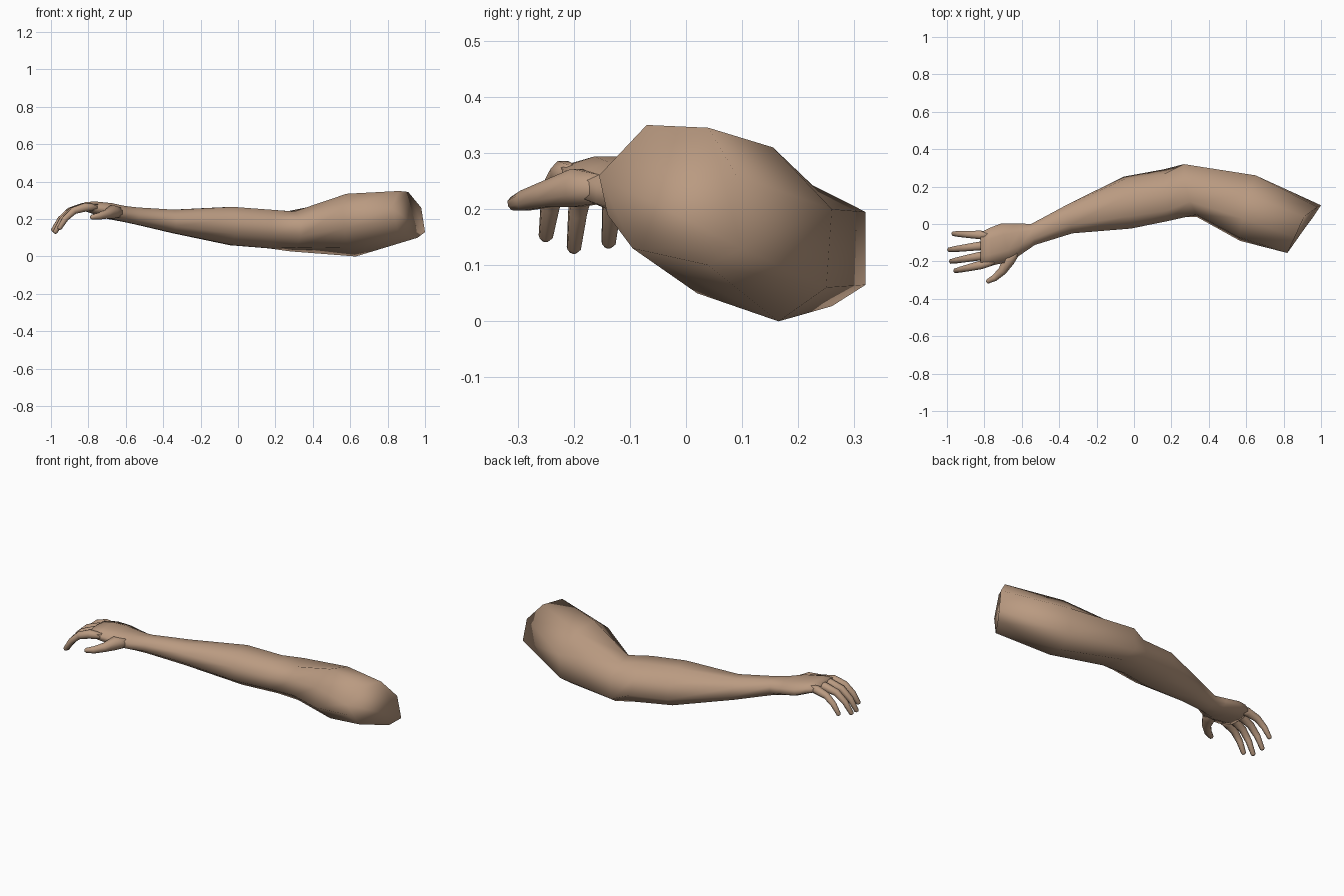
import bpy
import bmesh
from math import cos, sin, pi
from mathutils import Vector

SIDES = 8

cube = bpy.data.objects.get("Cube")
if cube:
    bpy.data.objects.remove(cube, do_unlink=True)

skin = bpy.data.materials.new("tan_skin")
skin.use_nodes = True
colour = (0.49, 0.325, 0.22, 1)
skin.diffuse_color = colour
skin.node_tree.nodes["Principled BSDF"].inputs["Base Color"].default_value = colour


def octagon(centre, side, up):
    """Flat-topped octagon spanned by a side and an up vector."""
    ring = []
    for k in range(SIDES):
        a = 2 * pi * (k + 0.5) / SIDES
        ring.append(centre + (side * cos(a) + up * sin(a)) / cos(pi / SIDES))
    return ring


def arm_ring(front, back, top, bottom, lean=0.0):
    """Cross-section from its front and back edge and its height range."""
    f, b = Vector(front), Vector(back)
    mid, half = (f + b) / 2, (b - f) / 2
    return octagon(Vector((mid.x, mid.y, (top + bottom) / 2)),
                   Vector((half.x, half.y, 0)),
                   Vector((0, lean, (top - bottom) / 2)))


def loft(name, rings):
    """Skin a closed, smooth tube over a list of rings."""
    bm = bmesh.new()
    loops = [[bm.verts.new(p) for p in ring] for ring in rings]
    for r, s in zip(loops, loops[1:]):
        for k in range(SIDES):
            n = (k + 1) % SIDES
            bm.faces.new((r[k], r[n], s[n], s[k]))
    bm.faces.new(loops[0])
    bm.faces.new(loops[-1])
    bmesh.ops.recalc_face_normals(bm, faces=bm.faces[:])
    for f in bm.faces:
        f.smooth = True
    mesh = bpy.data.meshes.new(name)
    bm.to_mesh(mesh)
    bm.free()
    mesh.materials.append(skin)
    bpy.context.collection.objects.link(bpy.data.objects.new(name, mesh))


def digit(name, path, radii):
    """Tapered finger following a path, with a rounded tip."""
    pts = [Vector(p) for p in path]
    rings = []
    for i, (p, r) in enumerate(zip(pts, radii)):
        along = (pts[min(i + 1, len(pts) - 1)] - pts[max(i - 1, 0)]).normalized()
        side = along.cross(Vector((0, 0, 1))).normalized()
        up = side.cross(along)
        rings.append(octagon(p, side * r, up * r))
    rings.append(octagon(p + along * r * 0.6, side * r * 0.55, up * r * 0.55))
    loft(name, rings)


# Uneven sections, from the upper back corner over the top and round
shoulder_end = [(0.98, 0.09, 0.26), (0.91, 0.04, 0.345), (0.86, -0.07, 0.35),
                (0.82, -0.155, 0.26), (0.815, -0.14, 0.19), (0.86, -0.095, 0.13),
                (0.96, 0.04, 0.1), (1.0, 0.1, 0.13)]
upper_arm = [(0.65, 0.26, 0.2), (0.61, 0.155, 0.31), (0.58, 0.03, 0.335),
             (0.56, -0.07, 0.26), (0.567, -0.09, 0.15), (0.59, 0.02, 0.05),
             (0.63, 0.165, 0.0), (0.65, 0.25, 0.06)]
elbow = [(0.267, 0.32, 0.195), (0.27, 0.225, 0.243), (0.3, 0.12, 0.24),
         (0.335, 0.05, 0.195), (0.337, 0.037, 0.11), (0.31, 0.12, 0.045),
         (0.28, 0.26, 0.027), (0.267, 0.32, 0.065)]

# Upper arm, elbow, forearm, wrist and palm in one skin
loft("arm_and_palm", [
    shoulder_end, upper_arm, elbow,
    arm_ring((0.18, 0.028), (0.16, 0.28), 0.25, 0.043, -0.03),
    arm_ring((-0.016, -0.016), (-0.055, 0.245), 0.265, 0.06, -0.02),
    arm_ring((-0.33, -0.05), (-0.364, 0.10), 0.25, 0.125),
    arm_ring((-0.53, -0.112), (-0.55, 0.0), 0.262, 0.17),
    arm_ring((-0.60, -0.16), (-0.62, 0.003), 0.27, 0.185),
    arm_ring((-0.66, -0.20), (-0.71, 0.003), 0.285, 0.20),
    arm_ring((-0.76, -0.222), (-0.77, -0.02), 0.294, 0.225),
    arm_ring((-0.82, -0.225), (-0.82, -0.045), 0.29, 0.242),
])

# Four fingers curling down: base y, tip x, tip y, tip z
for name, y0, x1, y1, z1 in [
    ("little_finger", -0.062, -0.965, -0.052, 0.155),
    ("ring_finger", -0.108, -0.988, -0.138, 0.133),
    ("middle_finger", -0.158, -0.978, -0.200, 0.123),
    ("index_finger", -0.203, -0.955, -0.250, 0.145),
]:
    x0, z0 = -0.75, 0.263
    path = [(x0 + (x1 - x0) * t, y0 + (y1 - y0) * t, z0 + (z1 - z0) * d)
            for t, d in ((0, 0), (0.33, 0), (0.62, 0.15), (0.84, 0.5), (1, 0.95))]
    digit(name, path, (0.016, 0.023, 0.019, 0.016, 0.012))

# Thumb growing out of the front of the palm
digit("thumb", [(-0.61, -0.12, 0.235), (-0.672, -0.195, 0.238), (-0.703, -0.25, 0.226),
                (-0.745, -0.288, 0.215), (-0.782, -0.307, 0.21)],
      (0.02, 0.034, 0.023, 0.018, 0.012))
